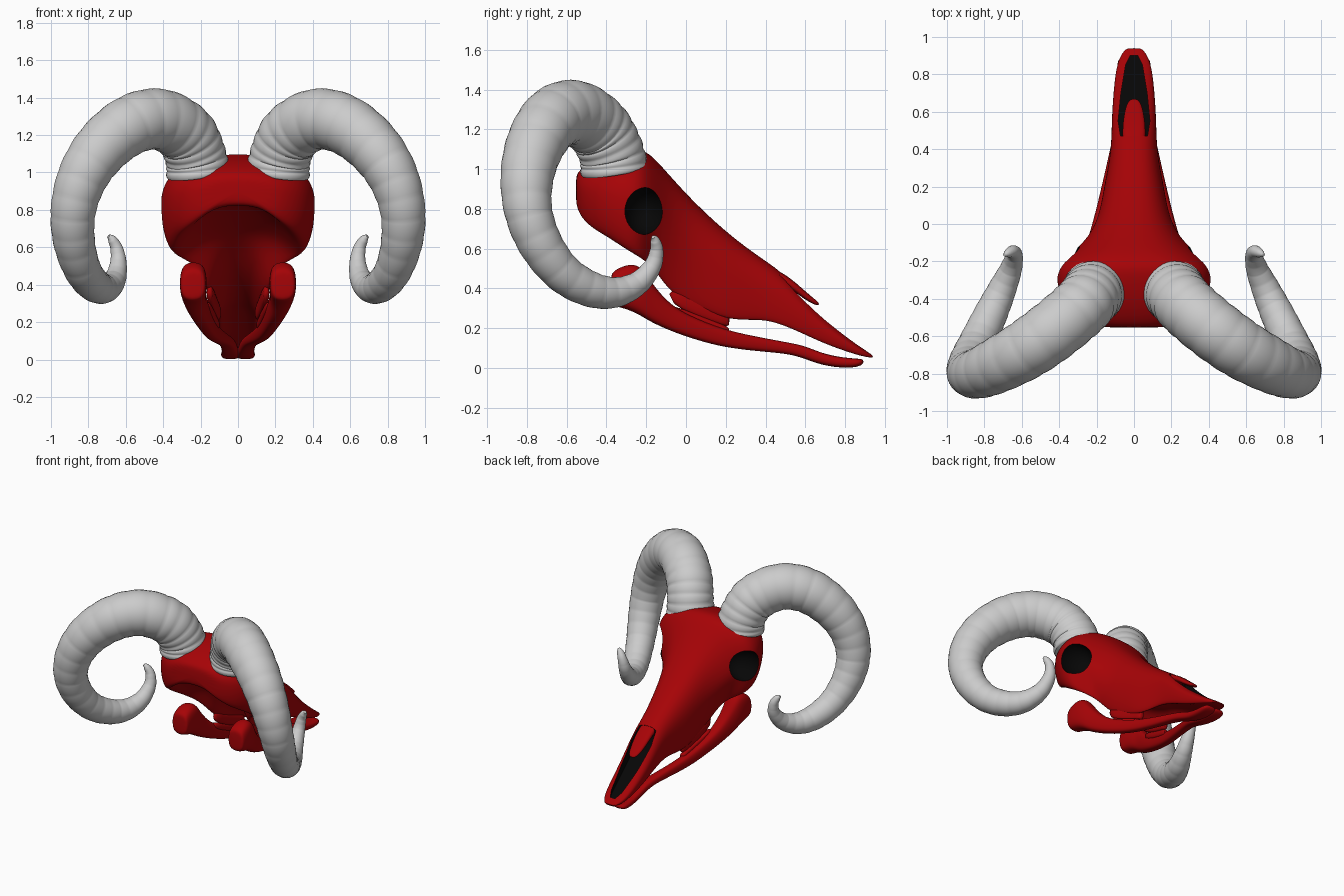
import bpy, bmesh, math
from mathutils import Vector

if "Cube" in bpy.data.objects:
    bpy.data.objects.remove(bpy.data.objects["Cube"])


def make_material(name, color):
    m = bpy.data.materials.new(name)
    m.diffuse_color = color
    m.use_nodes = True
    m.node_tree.nodes["Principled BSDF"].inputs["Base Color"].default_value = m.diffuse_color
    return m


RED = make_material("red_bone", (0.38, 0.001, 0.002, 1))
BLACK = make_material("black_cavity", (0.002, 0.002, 0.002, 1))


def loft(name, rings, mat=None):
    """Skin a list of closed rings and cap both ends."""
    bm = bmesh.new()
    vr = [[bm.verts.new(p) for p in r] for r in rings]
    n = len(rings[0])
    for a, b in zip(vr, vr[1:]):
        for i in range(n):
            j = (i + 1) % n
            bm.faces.new((a[i], a[j], b[j], b[i]))
    bm.faces.new(vr[0][::-1])
    bm.faces.new(vr[-1])
    bmesh.ops.recalc_face_normals(bm, faces=bm.faces)
    me = bpy.data.meshes.new(name)
    bm.to_mesh(me)
    bm.free()
    ob = bpy.data.objects.new(name, me)
    bpy.context.collection.objects.link(ob)
    if mat:
        me.materials.append(mat)
    return ob


def finish(ob, subsurf=0, mirror=False, cutters=(), angle=50):
    """Subdivide, mirror, cut, bake the modifiers and smooth."""
    if subsurf:
        ob.modifiers.new("Subsurf", 'SUBSURF').levels = subsurf
    if mirror:
        ob.modifiers.new("Mirror", 'MIRROR').use_mirror_merge = False
    for c in cutters:
        b = ob.modifiers.new("Cut", 'BOOLEAN')
        b.operation, b.object, b.solver = 'DIFFERENCE', c, 'EXACT'
        b.material_mode = 'TRANSFER'
    dg = bpy.context.evaluated_depsgraph_get()
    me = bpy.data.meshes.new_from_object(ob.evaluated_get(dg))
    ob.modifiers.clear()
    ob.data = me
    bpy.ops.object.select_all(action='DESELECT')
    ob.select_set(True)
    bpy.context.view_layer.objects.active = ob
    bpy.ops.object.shade_smooth_by_angle(angle=math.radians(angle))


def oval(y, cx, z0, z1, hw, n=12, p=0.7):
    """Rounded-box section in the plane of constant y."""
    out = []
    for i in range(n):
        a = 2 * math.pi * i / n
        c, s = math.cos(a), math.sin(a)
        out.append((cx + hw * math.copysign(abs(c) ** p, c), y,
                    (z0 + z1) / 2 + (z1 - z0) / 2 * math.copysign(abs(s) ** p, s)))
    return out


def skull_section(y, w, top, bot, dent, taper=1):
    """Domed section, narrowed below by 'taper' and hollowed up to 'dent'."""
    mid = (top + bot) / 2
    half = []
    for k in range(7):
        a = math.radians(90 - 15 * k)
        half.append((w * abs(math.cos(a)) ** 0.8 if k else 0, mid + (top - mid) * math.sin(a) ** 0.9))
    lo = w * taper
    half += [(0.99 * (w + lo) / 2, mid + (bot - mid) * 0.45), (0.92 * lo, mid + (bot - mid) * 0.9),
             (0.82 * lo, bot), (0.68 * lo, bot + (dent - bot) * 0.25),
             (0.44 * lo, bot + (dent - bot) * 0.8), (0, dent)]
    pts = half + [(-x, z) for x, z in half[-2:0:-1]]
    return [(x, y, z) for x, z in pts]


# Eye socket cutters
cutters = []
for side in (-1, 1):
    bpy.ops.mesh.primitive_uv_sphere_add(segments=32, ring_count=20, radius=1,
                                         location=(side * 0.36, -0.21, 0.79))
    c = bpy.context.object
    c.name = "eye_socket_cutter"
    c.scale = (0.15, 0.103, 0.118)
    c.data.materials.append(BLACK)
    cutters.append(c)

# Nasal cavity cutter
nose = [(.47, .072, .37, .6), (.55, .085, .27, .6), (.7, .07, .17, .6),
        (.85, .045, .088, .5), (.9, .02, .075, .4)]
cutters.append(loft("nasal_cavity_cutter",
                    [[(-w, y, a), (w, y, a), (w, y, b), (-w, y, b)] for y, w, a, b in nose], BLACK))

# Skull: y, half width, top, bottom rim, hollow height, lower taper
stations = [(-.555, .15, .96, .84, .86), (-.54, .24, .995, .77, .82), (-.48, .33, 1.035, .70, .84),
            (-.40, .385, 1.07, .655, .81), (-.30, .42, 1.095, .585, .75), (-.22, .41, 1.105, .54, .70, .95),
            (-.16, .345, 1.06, .49, .65, .72), (-.09, .265, .98, .38, .59, .72),
            (0, .207, .88, .32, .50, .85), (.1, .178, .78, .28, .42, .95),
            (.2, .16, .69, .24, .36), (.3, .14, .61, .235, .31), (.4, .124, .54, .24, .28),
            (.5, .12, .47, .21, .235), (.6, .117, .35, .165, .19), (.7, .11, .25, .12, .135),
            (.8, .10, .165, .085, .09), (.88, .083, .105, .06, .062), (.93, .052, .07, .052, .052),
            (.94, .032, .062, .052, .052)]
skull = loft("skull", [skull_section(*s) for s in stations], RED)
finish(skull, subsurf=2, cutters=cutters)
for c in cutters:
    bpy.data.objects.remove(c)

# Nasal bone overhanging the cavity
nasal = [(.38, .06, .45, .53), (.5, .065, .42, .475), (.58, .056, .355, .405),
         (.64, .042, .32, .352), (.67, .02, .312, .33)]
finish(loft("nasal_bone", [oval(y, 0, a, b, w) for y, w, a, b in nasal], RED), subsurf=2)

# Lower jaw, mirrored: y, x, bottom, top, half width
jaw = [(-.378, .24, .335, .46, .055), (-.37, .24, .31, .49, .07), (-.30, .24, .295, .525, .075),
       (-.23, .235, .262, .525, .07), (-.18, .228, .23, .44, .055), (-.08, .20, .185, .315, .047),
       (.05, .17, .14, .25, .04), (.2, .138, .10, .19, .036), (.4, .092, .08, .15, .036),
       (.52, .065, .07, .128, .039), (.60, .05, .045, .112, .042), (.67, .042, .018, .08, .045),
       (.76, .04, .001, .057, .05), (.85, .04, 0, .048, .054), (.895, .035, .018, .046, .046)]
finish(loft("lower_jaw", [oval(y, x, a, b, w) for y, x, a, b, w in jaw], RED),
       subsurf=2, mirror=True)

# Tooth rows, mirrored
upper = [(-.09, .155, .33, .42), (.05, .135, .255, .35), (.2, .112, .205, .30), (.22, .108, .21, .28)]
lower = [(-.08, .17, .27, .325), (.05, .145, .21, .27), (.2, .12, .16, .215), (.22, .115, .16, .20)]
for name, rows in (("upper_teeth", upper), ("lower_teeth", lower)):
    finish(loft(name, [oval(y, x, a, b, .022) for y, x, a, b in rows], RED),
           subsurf=1, mirror=True)

# Curled horns: x, y, z, radius along the path
path = [(.212, -.36, .99, .17), (.228, -.378, 1.09, .163), (.285, -.445, 1.21, .163),
        (.42, -.56, 1.284, .163), (.57, -.667, 1.255, .159), (.72, -.75, 1.14, .149),
        (.828, -.797, .98, .135), (.88, -.795, .80, .121), (.876, -.735, .63, .111),
        (.832, -.625, .483, .099), (.77, -.49, .40, .09), (.71, -.36, .38, .077),
        (.66, -.245, .425, .06), (.64, -.17, .51, .045), (.648, -.148, .59, .034),
        (.672, -.155, .64, .024), (.692, -.165, .66, .01)]


def spline(pts, t):
    """Catmull-Rom point at t in 0..1."""
    f = t * (len(pts) - 1)
    i = min(int(f), len(pts) - 2)
    u = f - i
    q = [Vector(pts[max(0, min(len(pts) - 1, i + k))]) for k in (-1, 0, 1, 2)]
    return 0.5 * (2 * q[1] + (q[2] - q[0]) * u + (2 * q[0] - 5 * q[1] + 4 * q[2] - q[3]) * u * u
                  + (3 * q[1] - q[0] - 3 * q[2] + q[3]) * u ** 3)


STEPS, SIDES = 260, 32
samples = [spline(path, i / STEPS) for i in range(STEPS + 1)]
normal = Vector((1, 0, 0))
rings = []
for i, s in enumerate(samples):
    t = i / STEPS
    tangent = (samples[min(i + 1, STEPS)].xyz - samples[max(i - 1, 0)].xyz).normalized()
    normal = (normal - tangent * normal.dot(tangent)).normalized()
    side = tangent.cross(normal)
    # close, deep growth rings at the base, wider gentle ones later
    base = t < 0.15
    phase = t * 40 if base else 6 + (t - 0.15) * 30
    ridge = abs(math.sin(math.pi * phase)) ** 0.7 - 0.6
    r = s.w * (1 + (0.04 if base else 0.026) * ridge * min(1, (1 - t) * 4))
    rings.append([s.xyz + r * (normal * math.cos(a) + side * math.sin(a))
                  for a in (2 * math.pi * k / SIDES for k in range(SIDES))])
finish(loft("horns", rings), mirror=True, angle=60)
